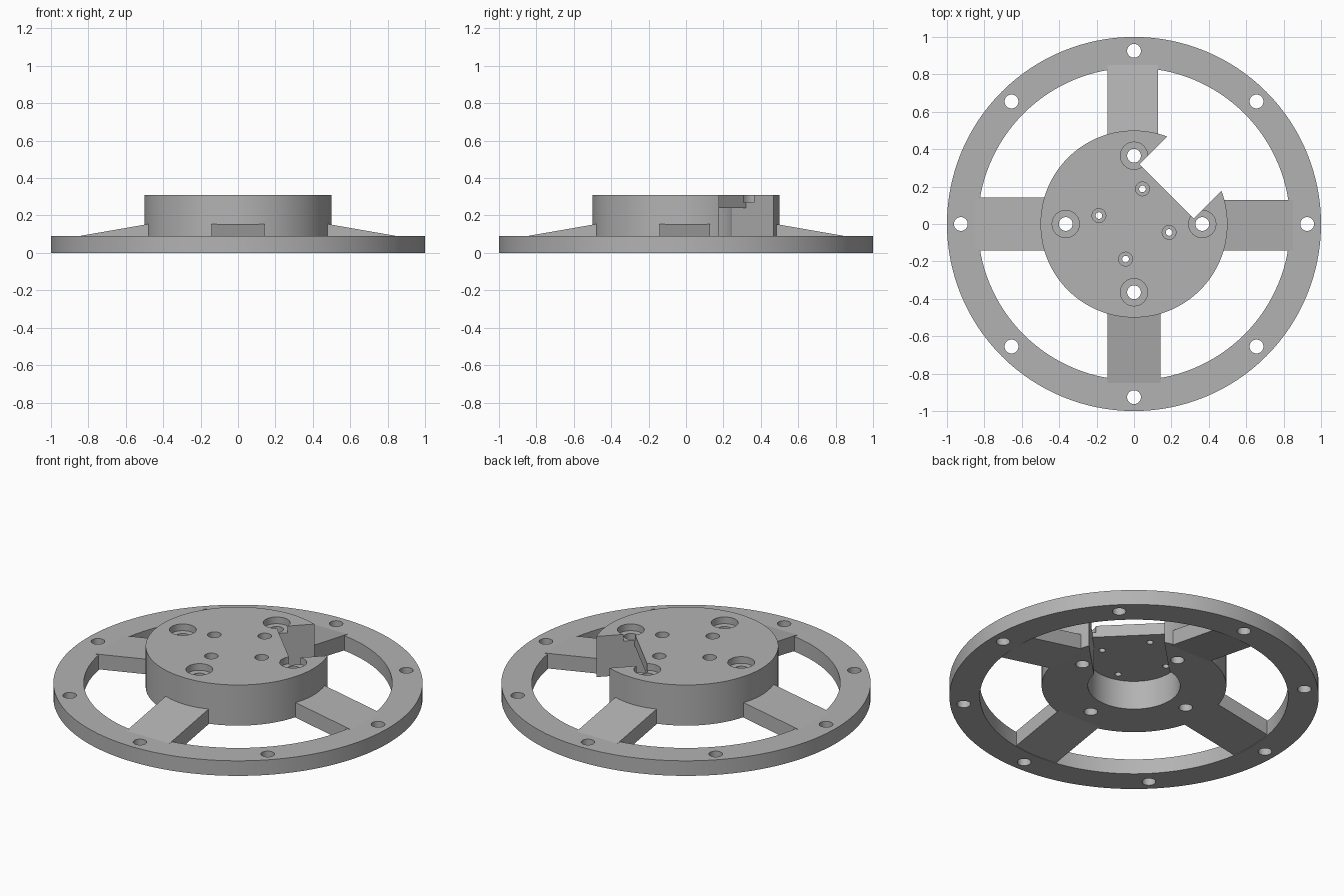
import bpy, bmesh, math
from mathutils import Matrix

if "Cube" in bpy.data.objects:
    bpy.data.objects.remove(bpy.data.objects["Cube"], do_unlink=True)

grey = bpy.data.materials.new("plain grey")
grey.use_nodes = True
grey.diffuse_color = (0.45, 0.45, 0.45, 1)
grey.node_tree.nodes["Principled BSDF"].inputs["Base Color"].default_value = (0.45, 0.45, 0.45, 1)


def make_object(name, bm):
    bmesh.ops.recalc_face_normals(bm, faces=bm.faces)
    mesh = bpy.data.meshes.new(name)
    bm.to_mesh(mesh)
    bm.free()
    mesh.materials.append(grey)
    obj = bpy.data.objects.new(name, mesh)
    bpy.context.collection.objects.link(obj)
    return obj


def cylinders(name, centres, radius, z0, z1, sides=32):
    bm = bmesh.new()
    for x, y in centres:
        bmesh.ops.create_cone(bm, cap_ends=True, segments=sides, radius1=radius, radius2=radius,
                              depth=z1 - z0, matrix=Matrix.Translation((x, y, (z0 + z1) / 2)))
    return make_object(name, bm)


def diagonal_box(name, start, end, half_width, z0, z1):
    # Box reaching outwards along the +x +y diagonal
    bm = bmesh.new()
    bmesh.ops.create_cube(bm, size=1, matrix=Matrix.Rotation(math.pi / 4, 4, "Z")
                          @ Matrix.Translation(((start + end) / 2, 0, (z0 + z1) / 2))
                          @ Matrix.Diagonal((end - start, 2 * half_width, z1 - z0, 1)))
    return make_object(name, bm)


def ring_points(count, radius, offset=0.0):
    return [(radius * math.cos(offset + i * math.tau / count),
             radius * math.sin(offset + i * math.tau / count)) for i in range(count)]


def select_only(obj):
    bpy.ops.object.select_all(action="DESELECT")
    obj.select_set(True)
    bpy.context.view_layer.objects.active = obj


def cut(obj, cutter):
    cutter.hide_render = True
    mod = obj.modifiers.new("cut", "BOOLEAN")
    mod.operation, mod.solver, mod.object = "DIFFERENCE", "EXACT", cutter
    select_only(obj)
    bpy.ops.object.modifier_apply(modifier=mod.name)
    bpy.data.objects.remove(cutter, do_unlink=True)


def smooth(obj):
    select_only(obj)
    bpy.ops.object.shade_smooth_by_angle(angle=math.radians(30))


CENTRE = [(0, 0)]

# Outer rim with eight bolt holes
rim = cylinders("rim", CENTRE, 1.0, 0, 0.09, 128)
cut(rim, cylinders("rim_opening", CENTRE, 0.835, -0.1, 0.2, 128))
cut(rim, cylinders("rim_holes", ring_points(8, 0.926), 0.037, -0.1, 0.2))
smooth(rim)

# Raised hub, hollow underneath, with a notch on one diagonal
hub = cylinders("hub", CENTRE, 0.5, 0.067, 0.31, 128)
cut(hub, cylinders("hub_bore", CENTRE, 0.25, -0.1, 0.24, 96))
cut(hub, diagonal_box("hub_slot", 0.05, 0.8, 0.205, -0.1, 0.24))
cut(hub, diagonal_box("hub_notch", 0.247, 0.8, 0.205, -0.2, 0.5))

# Counterbored bolt holes and small screw holes in the hub
bolts = ring_points(4, 0.365)
screws = ring_points(4, 0.193, math.radians(-13.5))
for centres, head, shaft in ((bolts, 0.073, 0.037), (screws, 0.037, 0.018)):
    cut(hub, cylinders("head_recess", centres, head, 0.27, 0.4))
    cut(hub, cylinders("shaft_hole", centres, shaft, -0.1, 0.4))
smooth(hub)


# Slanted spokes rising from the rim to the hub
def spoke(name, angle, right, left):
    bm = bmesh.new()
    profile = [(0.465, 0.067), (0.85, 0), (0.85, 0.09), (0.465, 0.157)]
    face = bm.faces.new([bm.verts.new((r, right, z)) for r, z in profile])
    side = bmesh.ops.extrude_face_region(bm, geom=[face])["geom"]
    bmesh.ops.translate(bm, vec=(0, left - right, 0),
                        verts=[v for v in side if isinstance(v, bmesh.types.BMVert)])
    bmesh.ops.rotate(bm, verts=bm.verts, matrix=Matrix.Rotation(math.radians(angle), 3, "Z"))
    make_object(name, bm)


spoke("left_spoke", 0, -0.142, 0.128)
spoke("back_spoke", 90, -0.128, 0.142)
spoke("right_spoke", 180, -0.142, 0.142)
spoke("front_spoke", 270, -0.142, 0.142)
